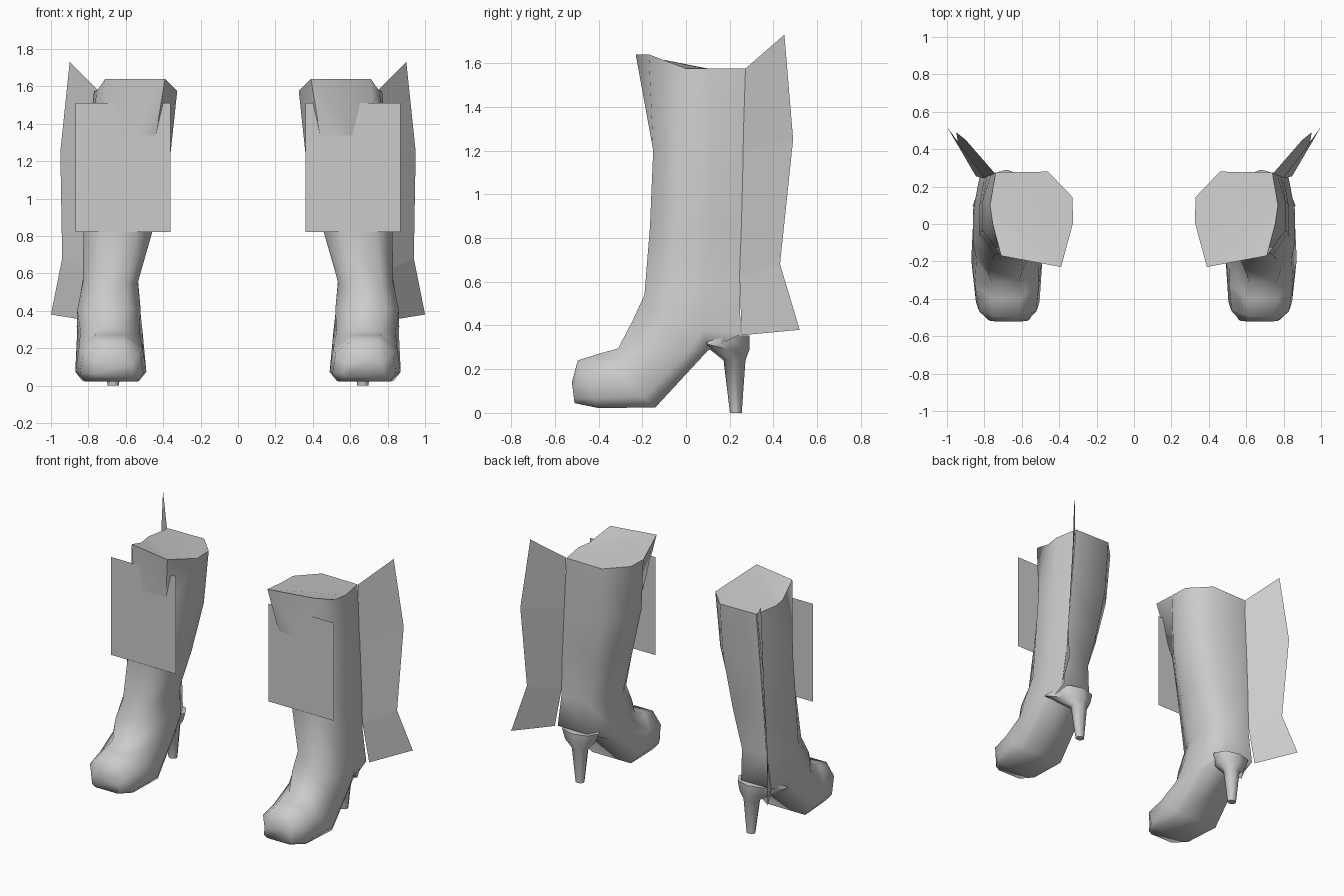
import bpy, bmesh, math

cube = bpy.data.objects.get("Cube")
if cube:
    bpy.data.objects.remove(cube, do_unlink=True)

grey = bpy.data.materials.new("plain grey")
grey.use_nodes = True
colour = (0.6, 0.6, 0.6, 1)
grey.diffuse_color = colour
grey.node_tree.nodes["Principled BSDF"].inputs["Base Color"].default_value = colour


def finish(name, bm, smooth=True):
    """Turn a bmesh into an object mirrored to the other side."""
    bmesh.ops.recalc_face_normals(bm, faces=bm.faces)
    me = bpy.data.meshes.new(name)
    bm.to_mesh(me)
    bm.free()
    me.materials.append(grey)
    ob = bpy.data.objects.new(name, me)
    bpy.context.collection.objects.link(ob)
    if smooth:
        bpy.ops.object.select_all(action='DESELECT')
        ob.select_set(True)
        bpy.context.view_layer.objects.active = ob
        bpy.ops.object.shade_smooth_by_angle(angle=math.radians(65))
    mirror = ob.modifiers.new("other_side", 'MIRROR')
    mirror.use_axis[0] = True
    mirror.use_mirror_merge = False
    return ob


def loft(bm, rings):
    """Join closed rings of equal length with quads."""
    vs = [[bm.verts.new(p) for p in r] for r in rings]
    for a, b in zip(vs, vs[1:]):
        n = len(a)
        for i in range(n):
            bm.faces.new((a[i], a[(i + 1) % n], b[(i + 1) % n], b[i]))
    return vs


# Cross-sections: (across, front-to-back) fractions
SHAFT = [(.22, 0), (.78, 0), (1, .28), (1, .65), (.9, 1), (.25, 1), (0, .7), (0, .3)]
FOOT = [(.3, 0), (.72, 0), (.95, .3), (1, .8), (.9, 1), (.1, 1), (0, .8), (.05, .3)]


def section(shape, front, back, x0, x1):
    return [(x0 + s * (x1 - x0),
             front[0] + t * (back[0] - front[0]),
             front[1] + t * (back[1] - front[1])) for s, t in shape]


# Boot: slanted rim, shaft, instep and pointed-square toe
rim = [(.39, -.23, 1.64), (.71, -.17, 1.64), (.755, 0, 1.575), (.77, .1, 1.575),
       (.74, .275, 1.575), (.46, .28, 1.575), (.33, .145, 1.575), (.325, .01, 1.575)]
rings = [rim,
         section(SHAFT, (-.15, 1.2), (.265, 1.2), .365, .81),
         section(SHAFT, (-.165, .85), (.255, .85), .45, .825),
         section(SHAFT, (-.19, .54), (.245, .58), .535, .83),
         section(SHAFT, (-.245, .42), (.25, .36), .52, .86),
         section(FOOT, (-.31, .295), (.10, .285), .51, .86),
         section(FOOT, (-.40, .27), (-.14, .025), .49, .87),
         section(FOOT, (-.495, .24), (-.40, .022), .505, .845),
         section(FOOT, (-.522, .14), (-.51, .045), .56, .78)]
bm = bmesh.new()
vs = loft(bm, rings)
top = vs[0]
bm.faces.new(top[:4])                      # slanted front of the rim
bm.faces.new([top[0]] + top[3:])           # level part of the rim
bm.faces.new(vs[-1])                       # toe end
finish("boot", bm)


def oval(cx, cy, rx, ry, z, n=8):
    return [(cx + rx * math.cos(2 * math.pi * i / n),
             cy + ry * math.sin(2 * math.pi * i / n), z) for i in range(n)]


# Heel: flared seat tapering to a thin tip
seat = oval(.685, .19, .14, .10, .355)
lip = oval(.68, .20, .11, .09, .29)
lip[7] = (.865, .095, .315)                # pointed corner at the instep
bm = bmesh.new()
vs = loft(bm, [seat, lip, oval(.67, .222, .058, .05, .24), oval(.667, .228, .03, .027, 0)])
bm.faces.new(vs[0])
bm.faces.new(vs[-1])
finish("heel", bm)

# Flat panel in front of the shaft
bm = bmesh.new()
bm.faces.new([bm.verts.new((x, -.175, z))
              for x, z in ((.36, .82), (.87, .82), (.87, 1.51), (.36, 1.51))])
finish("front_panel", bm, smooth=False)

# Fin running down the outer back corner
root = [(.745, .272, 1.575), (.765, .26, 1.2), (.80, .245, .62), (.845, .255, .355)]
edge = [(.90, .45, 1.73), (.95, .49, 1.25), (.94, .43, .68), (1, .52, .38)]
bm = bmesh.new()
a = [bm.verts.new(p) for p in root]
b = [bm.verts.new(p) for p in edge]
for i in range(3):
    bm.faces.new((a[i], b[i], b[i + 1], a[i + 1]))
finish("back_fin", bm, smooth=False)
